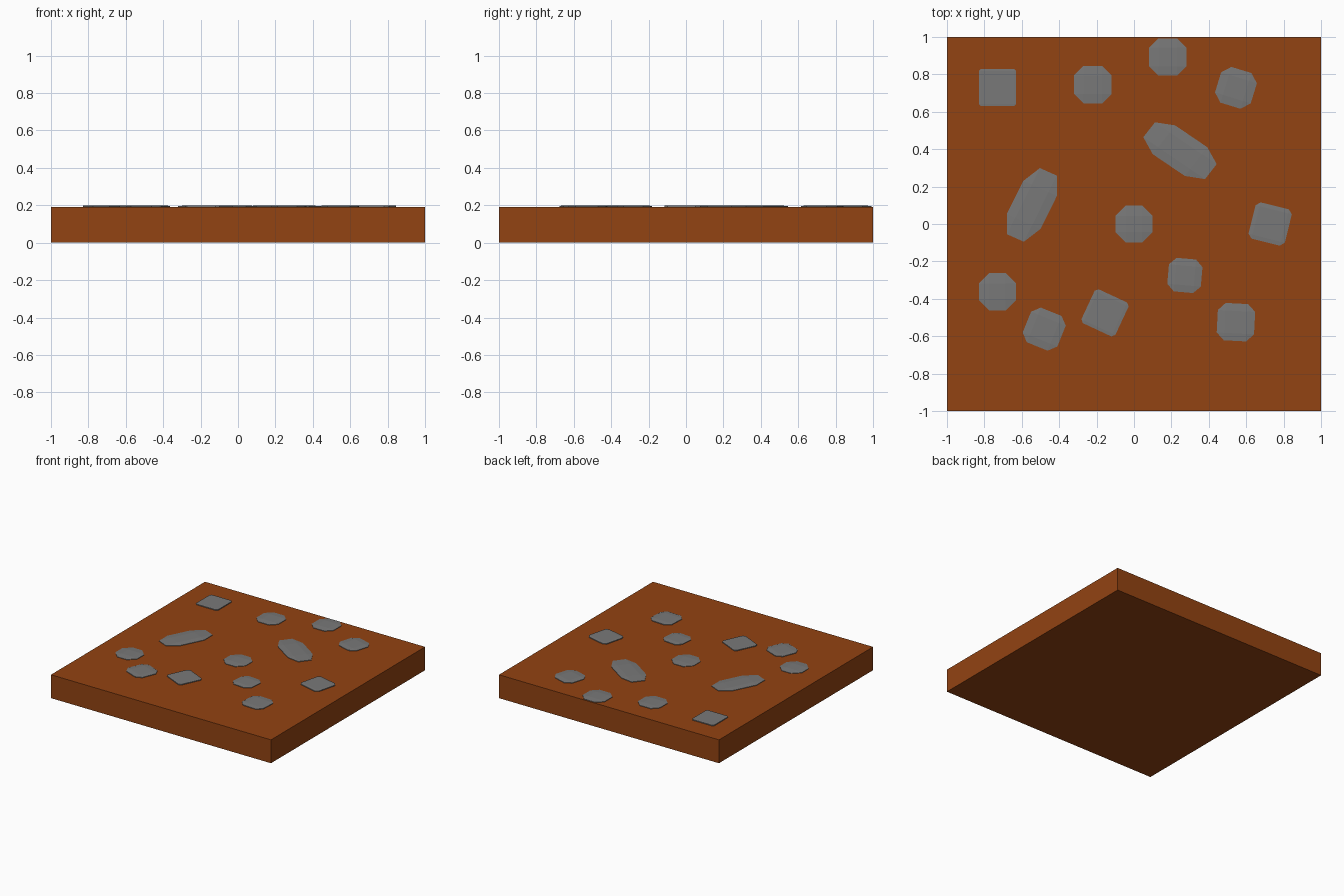
import bpy, bmesh, math
from mathutils import Matrix

if "Cube" in bpy.data.objects:
    bpy.data.objects.remove(bpy.data.objects["Cube"])

TOP = 0.192    # ground surface height


def material(name, colour):
    m = bpy.data.materials.new(name)
    m.diffuse_color = (*colour, 1)
    m.use_nodes = True
    m.node_tree.nodes["Principled BSDF"].inputs["Base Color"].default_value = m.diffuse_color
    return m


def bevelled_block(name, matrix, cut, mat):
    """Unit cube, edges cut by a fraction of its width, then transformed."""
    bm = bmesh.new()
    bmesh.ops.create_cube(bm, size=1)
    if cut:
        bmesh.ops.bevel(bm, geom=bm.edges[:], offset=cut, offset_type='OFFSET',
                        segments=1, affect='EDGES')
    bmesh.ops.transform(bm, matrix=matrix, verts=bm.verts)
    bmesh.ops.recalc_face_normals(bm, faces=bm.faces)
    me = bpy.data.meshes.new(name)
    bm.to_mesh(me)
    bm.free()
    me.materials.append(mat)
    ob = bpy.data.objects.new(name, me)
    bpy.context.collection.objects.link(ob)
    return ob


def stone(name, x, y, u, v, cut):
    """Flat stone half sunk in the ground; u and v are half-axis vectors."""
    m = Matrix(((2 * u[0], 2 * v[0], 0, x),
                (2 * u[1], 2 * v[1], 0, y),
                (0, 0, 0.016, TOP),
                (0, 0, 0, 1)))
    bevelled_block(name, m, cut, grey)


brown = material("soil", (0.29, 0.056, 0.006))
grey = material("stone", (0.19, 0.19, 0.19))

# Ground slab
bevelled_block("ground_slab", Matrix.Translation((0, 0, TOP / 2))
               @ Matrix.Diagonal((2, 2, TOP, 1)), 0, brown)

# Small stones: x, y, half width, rotation in degrees, edge cut
small = [
    (-0.73, 0.73, 0.10, 0, 0.06),
    (-0.22, 0.745, 0.10, 0, 0.25),
    (0.18, 0.893, 0.10, 0, 0.25),
    (0.545, 0.728, 0.10, -17, 0.22),
    (0.0, 0.0, 0.10, 0, 0.28),
    (0.728, 0.0, 0.10, -14, 0.11),
    (0.272, -0.275, 0.09, -5, 0.21),
    (0.545, -0.525, 0.10, -3, 0.20),
    (-0.155, -0.475, 0.10, -25, 0.08),
    (-0.48, -0.562, 0.10, -22, 0.20),
    (-0.73, -0.363, 0.10, 0, 0.28),
]
for i, (x, y, h, deg, cut) in enumerate(small, 1):
    c, s = h * math.cos(math.radians(deg)), h * math.sin(math.radians(deg))
    stone(f"small_stone_{i}", x, y, (c, s), (-s, c), cut)

# Long stones, slightly skewed
stone("long_stone_1", 0.246, 0.392, (0.165, -0.112), (0.06, 0.077), 0.24)
stone("long_stone_2", -0.546, 0.102, (0.088, 0.177), (-0.09, 0.04), 0.25)
